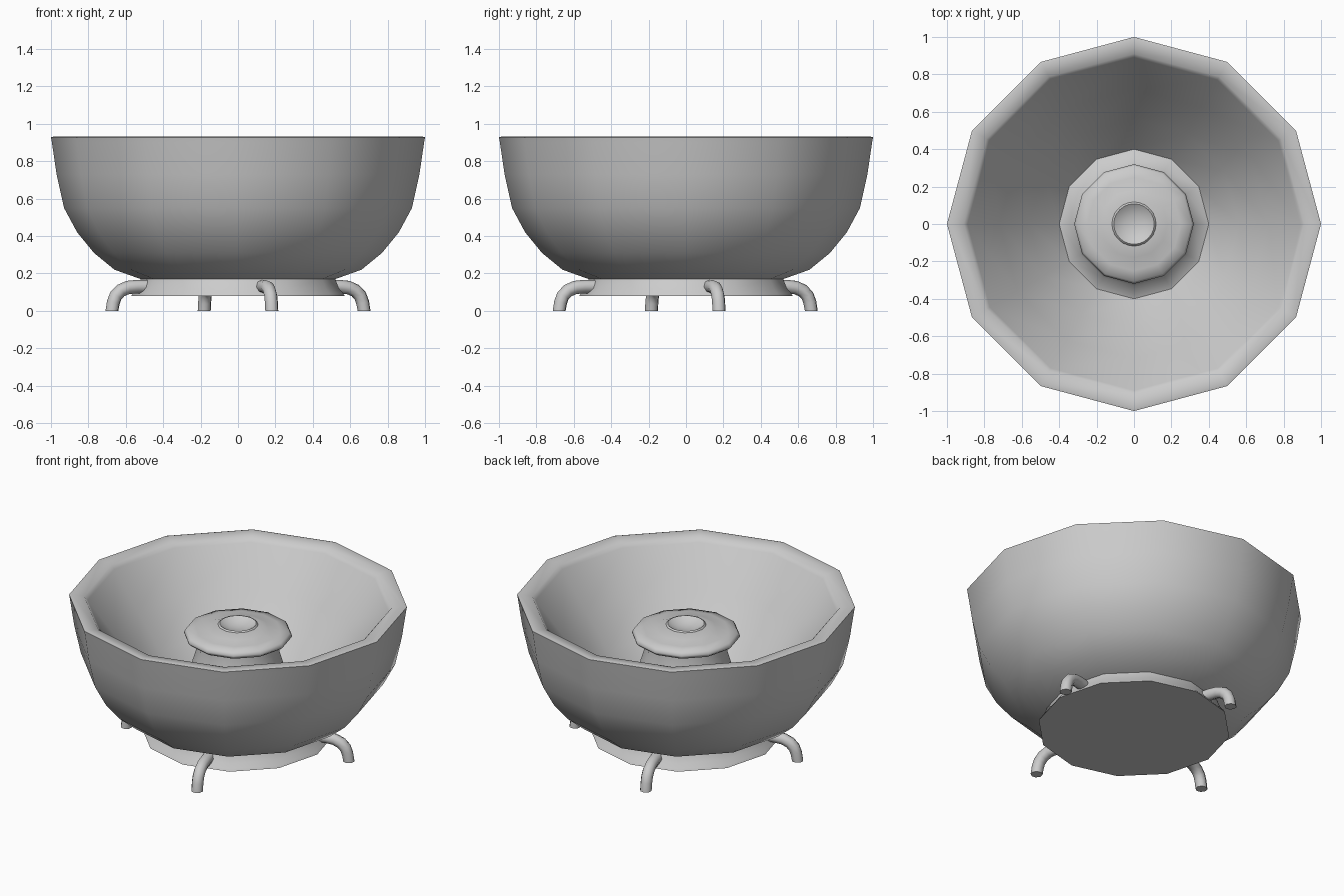
import bpy, bmesh, math

if "Cube" in bpy.data.objects:
    bpy.data.objects.remove(bpy.data.objects["Cube"])


def smooth(ob, angle=62):
    bpy.ops.object.select_all(action='DESELECT')
    ob.select_set(True)
    bpy.context.view_layer.objects.active = ob
    bpy.ops.object.shade_smooth_by_angle(angle=math.radians(angle))


def lathe(name, profile, sides=12):
    """Revolve an (r, z) profile round z; r = 0 becomes a single pole."""
    bm = bmesh.new()
    rings = []
    for r, z in profile:
        n = 1 if r == 0 else sides
        rings.append([bm.verts.new((r * math.cos(2 * math.pi * i / sides),
                                    r * math.sin(2 * math.pi * i / sides), z))
                      for i in range(n)])
    for a, b in zip(rings, rings[1:]):
        for i in range(sides):
            j = (i + 1) % sides
            vs = [a[i % len(a)], a[j % len(a)], b[j % len(b)], b[i % len(b)]]
            bm.faces.new(list(dict.fromkeys(vs)))
    bmesh.ops.recalc_face_normals(bm, faces=bm.faces)
    me = bpy.data.meshes.new(name)
    bm.to_mesh(me)
    bm.free()
    ob = bpy.data.objects.new(name, me)
    bpy.context.collection.objects.link(ob)
    smooth(ob)
    return ob


# Bowl with flared foot, thick rim, conical inside and a flared central column
lathe("bowl", [
    (0, 0.08), (0.57, 0.08), (0.562, 0.095), (0.54, 0.12), (0.52, 0.17),
    (0.66, 0.22), (0.77, 0.31), (0.86, 0.42), (0.93, 0.55), (0.97, 0.73),
    (0.995, 0.90), (1.0, 0.928), (0.985, 0.932), (0.91, 0.92), (0.89, 0.895),
    (0.72, 0.66), (0.56, 0.45), (0.40, 0.27), (0.33, 0.30), (0.29, 0.42),
    (0.27, 0.53), (0.245, 0.61), (0.24, 0.68), (0, 0.68)])

# Overhanging cap on the column, rising to a small collar
lathe("column_cap", [
    (0, 0.67), (0.24, 0.67), (0.30, 0.69), (0.318, 0.705), (0.32, 0.715),
    (0.308, 0.735), (0.25, 0.745), (0.18, 0.755), (0.125, 0.776), (0, 0.74)])

# Round shallow outlet in the cap
lathe("outlet", [
    (0, 0.70), (0.12, 0.70), (0.12, 0.773), (0.108, 0.782),
    (0.09, 0.77), (0.05, 0.755), (0, 0.75)], sides=24)

# Four bent tube legs, turned 15 degrees from the axes
path = [(0.48, 0.13), (0.56, 0.13), (0.61, 0.125), (0.65, 0.108),
        (0.677, 0.08), (0.69, 0.045), (0.698, 0.0)]
for k in range(4):
    a = math.radians(15 + 90 * k)
    cu = bpy.data.curves.new("leg", 'CURVE')
    cu.dimensions = '3D'
    cu.bevel_depth = 0.036
    cu.bevel_resolution = 2
    cu.use_fill_caps = True
    sp = cu.splines.new('POLY')
    sp.points.add(len(path) - 1)
    for p, (r, z) in zip(sp.points, path):
        p.co = (r * math.cos(a), r * math.sin(a) - 0.004, z, 1)
    leg = bpy.data.objects.new("leg_%d" % (k + 1), cu)
    bpy.context.collection.objects.link(leg)
    bpy.ops.object.select_all(action='DESELECT')
    leg.select_set(True)
    bpy.context.view_layer.objects.active = leg
    bpy.ops.object.convert(target='MESH')
    leg = bpy.context.view_layer.objects.active
    for v in leg.data.vertices:          # flat feet on the ground
        if v.co.z < 0.02:
            v.co.z = 0
    smooth(leg, 50)
